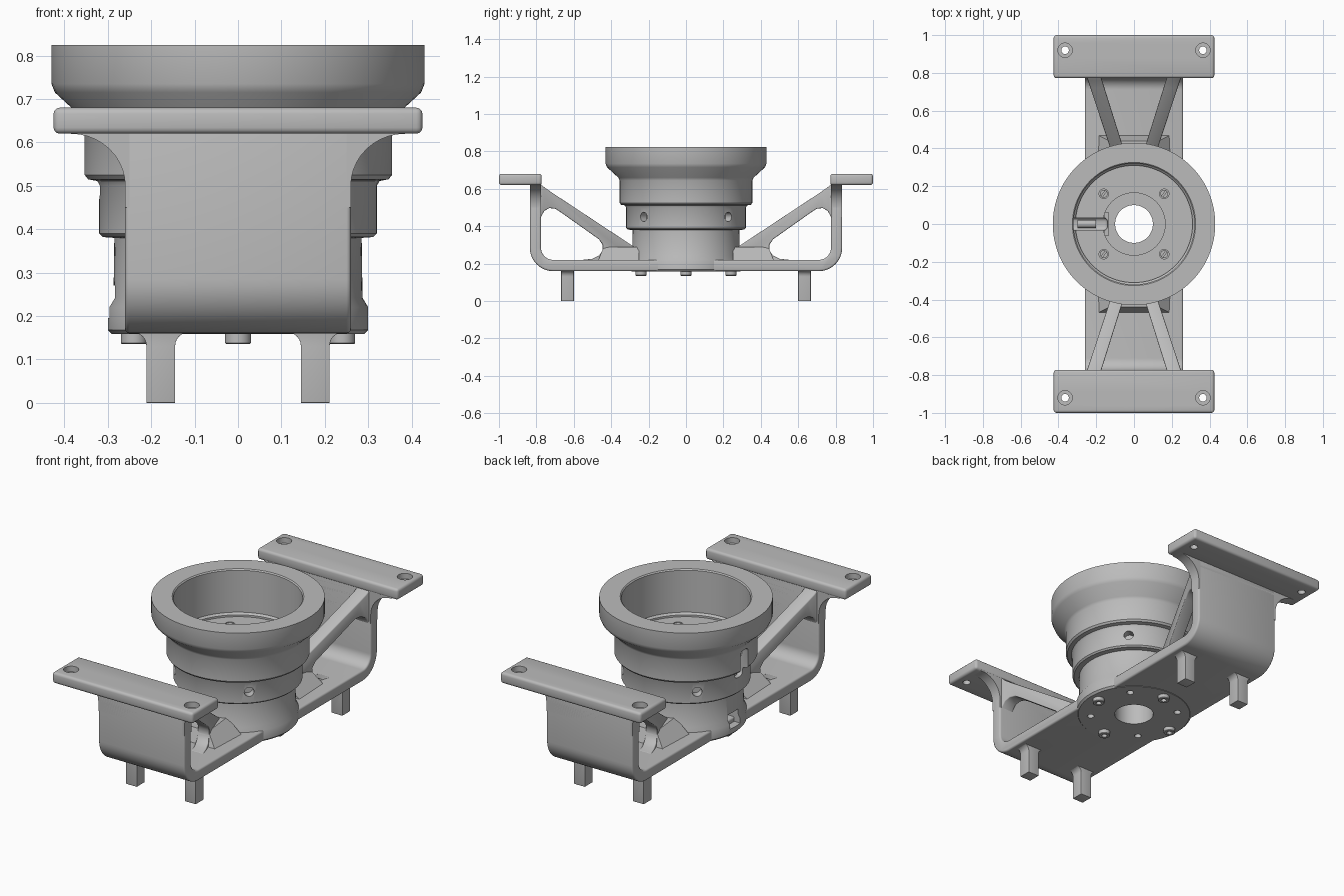
import bpy, bmesh
from math import sin, cos, pi, radians
from mathutils import Matrix, Vector

if "Cube" in bpy.data.objects:
    bpy.data.objects.remove(bpy.data.objects["Cube"])

grey = bpy.data.materials.new("satin grey")
grey.use_nodes = True
COLOUR = (0.5, 0.5, 0.5, 1)
grey.diffuse_color = COLOUR
grey.node_tree.nodes["Principled BSDF"].inputs["Base Color"].default_value = COLOUR


def finish(name, bm):
    bmesh.ops.recalc_face_normals(bm, faces=bm.faces)
    mesh = bpy.data.meshes.new(name)
    bm.to_mesh(mesh)
    bm.free()
    mesh.materials.append(grey)
    obj = bpy.data.objects.new(name, mesh)
    bpy.context.collection.objects.link(obj)
    return obj


def apply(obj, mod):
    bpy.context.view_layer.objects.active = obj
    bpy.ops.object.modifier_apply(modifier=mod.name)


def bevel(obj, width=0.012):
    mod = obj.modifiers.new("soft edges", "BEVEL")
    mod.width, mod.segments, mod.angle_limit = width, 3, radians(40)
    apply(obj, mod)
    return obj


def cut(obj, cutters):
    for c in cutters:
        c.hide_render = True
        mod = obj.modifiers.new("cut", "BOOLEAN")
        mod.operation, mod.solver, mod.object = "DIFFERENCE", "EXACT", c
        apply(obj, mod)


def discard(cutters):
    for c in cutters:
        bpy.data.objects.remove(c)


def prism(name, near, far):
    """Solid between two matching outlines."""
    bm = bmesh.new()
    a = [bm.verts.new(p) for p in near]
    b = [bm.verts.new(p) for p in far]
    n = len(a)
    bm.faces.new(a)
    bm.faces.new(b[::-1])
    for i in range(n):
        j = (i + 1) % n
        bm.faces.new((a[i], b[i], b[j], a[j]))
    return finish(name, bm)


def box(name, x0, x1, y0, y1, z0, z1):
    ring = [(x0, y0), (x1, y0), (x1, y1), (x0, y1)]
    return prism(name, [(x, y, z0) for x, y in ring], [(x, y, z1) for x, y in ring])


def rod(name, r, x, y, z0, z1, sides=32):
    ring = [(x + r * cos(2 * pi * i / sides), y + r * sin(2 * pi * i / sides)) for i in range(sides)]
    return prism(name, [(u, v, z0) for u, v in ring], [(u, v, z1) for u, v in ring])


def lathe(name, profile, x=0, y=0, steps=96):
    """Closed radius/height profile turned about a vertical axis."""
    bm = bmesh.new()
    rings = []
    for i in range(steps):
        t = 2 * pi * i / steps
        rings.append([bm.verts.new((x + r * cos(t), y + r * sin(t), z)) for r, z in profile])
    n = len(profile)
    for i in range(steps):
        a, b = rings[i], rings[(i + 1) % steps]
        for k in range(n):
            m = (k + 1) % n
            bm.faces.new((a[k], b[k], b[m], a[m]))
    return finish(name, bm)


def arc(cx, cz, r, a0, a1, n=12):
    return [(cx + r * cos(radians(a0 + (a1 - a0) * i / n)),
             cz + r * sin(radians(a0 + (a1 - a0) * i / n))) for i in range(n + 1)]


# U-shaped bracket: base plate with rounded corners and end walls
half_outer = arc(0.71, 0.285, 0.125, -90, 0) + [(0.835, 0.64)]
half_inner = [(0.775, 0.64)] + arc(0.71, 0.285, 0.065, 0, -90)
half = half_outer + half_inner
outline = half + [(-y, z) for y, z in reversed(half)]
bracket = bevel(prism("bracket", [(-0.26, y, z) for y, z in outline],
                      [(0.26, y, z) for y, z in outline]), 0.01)

# Stepped cup with a bored floor
cup = lathe("cup", [
    (0.1, 0.158), (0.29, 0.158), (0.3, 0.168), (0.3, 0.22), (0.287, 0.242),
    (0.285, 0.38), (0.312, 0.382), (0.32, 0.39), (0.32, 0.5), (0.326, 0.511),
    (0.347, 0.515), (0.355, 0.525), (0.355, 0.645), (0.362, 0.66), (0.422, 0.715),
    (0.43, 0.735), (0.43, 0.825), (0.326, 0.825), (0.32, 0.819), (0.32, 0.59),
    (0.31, 0.58), (0.31, 0.57), (0.165, 0.57), (0.165, 0.555), (0.1, 0.555)])

# Holes through the base, floor and sides
corners = [(sx, sy) for sx in (-1, 1) for sy in (-1, 1)]
base_cuts = [rod("bore_cutter", 0.1, 0, 0, 0.1, 0.3, 96)]
base_cuts += [rod("base_hole_cutter", 0.018, sx * 0.16, sy * 0.16, 0.1, 0.2, 24) for sx, sy in corners]
cut(bracket, base_cuts)
cup_cuts = base_cuts[1:]
cup_cuts += [rod("floor_hole_cutter", 0.025, sx * 0.16, sy * 0.16, 0.55, 0.6, 24) for sx, sy in corners]
for k in range(4):
    c = rod("side_hole_cutter", 0.025, 0, 0, 0.275, 0.345, 24)
    c.data.transform(Matrix.Translation((0, 0, 0.45)) @ Matrix.Rotation(pi / 4 + k * pi / 2, 4, "Z")
                     @ Matrix.Rotation(pi / 2, 4, "Y"))
    cup_cuts.append(c)
cup_cuts.append(bevel(box("cable_slot_cutter", -0.42, -0.14, -0.033, 0.033, 0.47, 0.63), 0.02))
cup_cuts.append(box("slot_end_cutter", -0.155, -0.135, -0.06, 0.06, 0.5, 0.6))
cup_cuts.append(box("cable_exit_cutter", -0.35, -0.22, -0.045, 0.045, 0.195, 0.27))
cut(cup, cup_cuts)
discard(set(base_cuts + cup_cuts))

# Slotted screws in the cup floor and set screws in the sides
for sx, sy in corners:
    screw = rod("floor_screw", 0.021, sx * 0.16, sy * 0.16, 0.54, 0.568, 24)
    groove = box("groove_cutter", -0.004, 0.004, -0.03, 0.03, 0.558, 0.58)
    groove.data.transform(Matrix.Translation((sx * 0.16, sy * 0.16, 0)) @ Matrix.Rotation(-pi / 5, 4, "Z"))
    cut(screw, [groove])
    discard([groove])
cable = rod("cable_end", 0.022, 0, 0, 0.2, 0.3, 20)
cable.data.transform(Matrix.Translation((0, 0, 0.495)) @ Matrix.Rotation(-pi / 2, 4, "Y"))

# Hollow studs under the base
for x, y in ((0.24, 0), (-0.24, 0), (0, 0.24), (0, -0.24)):
    lathe("base_stud", [(0.014, 0.15), (0.014, 0.135), (0.027, 0.135), (0.03, 0.138),
                        (0.03, 0.17), (0.014, 0.17)], x, y, 24)

# Mirrored ends: flared wall top, mounting flange, ribs, foot pins
flare = arc(0, 0, 1, 0, 90, 10)
flare = [(0.385 - 0.125 * c, 0.5 + 0.12 * s) for c, s in flare]
wall = [(0.26, 0.45)] + flare + [(0.385, 0.64)]
wall += [(-x, z) for x, z in reversed(wall)]
foot = [(0.033, 0)] + [(0.063 - 0.03 * cos(t * pi / 12), 0.13 + 0.032 * sin(t * pi / 12)) for t in range(7)]
foot += [(-x, z) for x, z in reversed(foot)]
rib = [(0.785, 0.635), (0.76, 0.61), (0.72, 0.582), (0.27, 0.285), (0.27, 0.21), (0.56, 0.21),
       (0.55, 0.221), (0.5, 0.226), (0.465, 0.243), (0.447, 0.27), (0.446, 0.3), (0.465, 0.33),
       (0.67, 0.475), (0.7, 0.494), (0.73, 0.497), (0.757, 0.483), (0.773, 0.455), (0.785, 0.42)]

for s, end in ((-1, "front"), (1, "back")):
    prism(end + "_wall_top", [(x, s * 0.775, z) for x, z in wall], [(x, s * 0.835, z) for x, z in wall])

    flange = bevel(box(end + "_flange", -0.425, 0.425, *sorted((s * 0.772, s)), 0.62, 0.68), 0.014)
    holes = []
    for x in (-0.365, 0.365):
        holes.append(rod("bolt_hole_cutter", 0.02, x, s * 0.92, 0.6, 0.7))
        holes.append(rod("counterbore_cutter", 0.038, x, s * 0.92, 0.65, 0.7))
    cut(flange, holes)
    discard(holes)

    for side, label in ((-1, "right"), (1, "left")):
        bevel(prism(f"{end}_{label}_rib",
                    [(side * (0.065 + 0.314 * (y - 0.43)), s * y, z) for y, z in rib],
                    [(side * (0.135 + 0.33 * (y - 0.43)), s * y, z) for y, z in rib]), 0.006)
        bevel(prism(f"{end}_{label}_foot",
                    [(side * 0.178 + x, s * 0.6, z) for x, z in foot],
                    [(side * 0.178 + x, s * 0.667, z) for x, z in foot]), 0.008)

    # Sloped gusset blending the ribs into the base
    low = [(-0.2, 0.25), (0.2, 0.25), (0.19, 0.47), (-0.19, 0.47)]
    high = [(-0.11, 0.25), (0.11, 0.25), (0.13, 0.44), (-0.13, 0.44)]
    prism(end + "_gusset", [(x, s * y, 0.215) for x, y in low], [(x, s * y, 0.29) for x, y in high])

# Smooth curved surfaces, keep the machined edges crisp
bpy.ops.object.select_all(action="DESELECT")
for obj in bpy.context.collection.objects:
    if obj.type == "MESH" and grey.name in obj.data.materials:
        obj.select_set(True)
        bpy.context.view_layer.objects.active = obj
bpy.ops.object.shade_smooth_by_angle(angle=radians(35))
